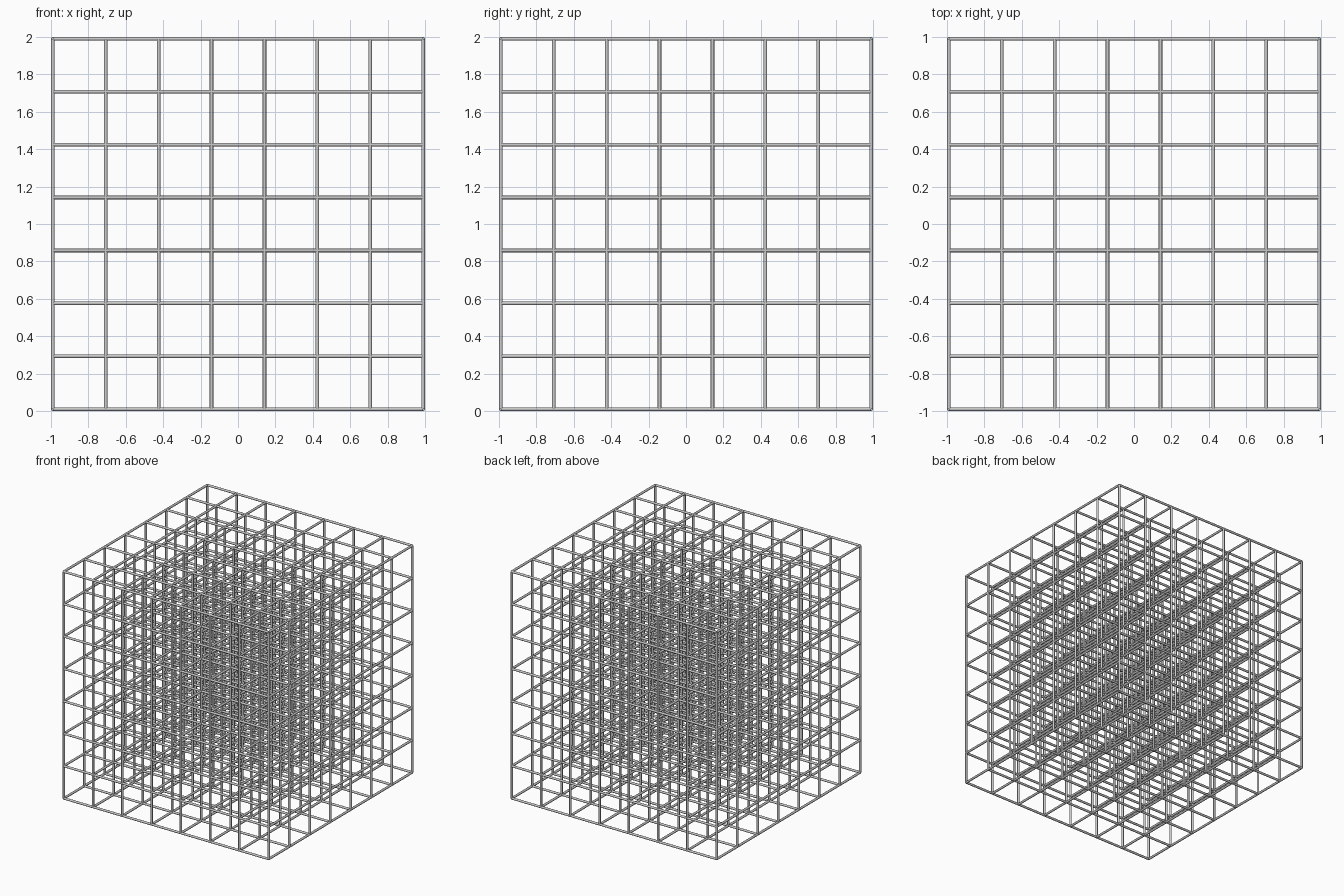
import bpy, bmesh
from math import pi
from mathutils import Matrix

if "Cube" in bpy.data.objects:
    bpy.data.objects.remove(bpy.data.objects["Cube"])

N = 8          # bars per direction
HALF = 0.99    # outermost bar centre
RADIUS = 0.01
SIDES = 8

steps = [-HALF + 2 * HALF * i / (N - 1) for i in range(N)]


def bar_set(name, rotation):
    """8 x 8 parallel round bars, built along z then turned onto an axis."""
    bm = bmesh.new()
    for u in steps:
        for v in steps:
            bmesh.ops.create_cone(
                bm, cap_ends=True, segments=SIDES,
                radius1=RADIUS, radius2=RADIUS, depth=2 * HALF,
                matrix=rotation @ Matrix.Translation((u, v, 0)))
    for f in bm.faces:
        f.smooth = len(f.verts) == 4
    for e in bm.edges:
        e.smooth = all(f.smooth for f in e.link_faces)
    mesh = bpy.data.meshes.new(name)
    bm.to_mesh(mesh)
    bm.free()
    obj = bpy.data.objects.new(name, mesh)
    obj.location.z = 1
    bpy.context.collection.objects.link(obj)


# Three crossing sets of bars form the cubic lattice
bar_set("upright_bars", Matrix.Identity(4))
bar_set("cross_bars", Matrix.Rotation(pi / 2, 4, 'Y'))
bar_set("depth_bars", Matrix.Rotation(pi / 2, 4, 'X'))
